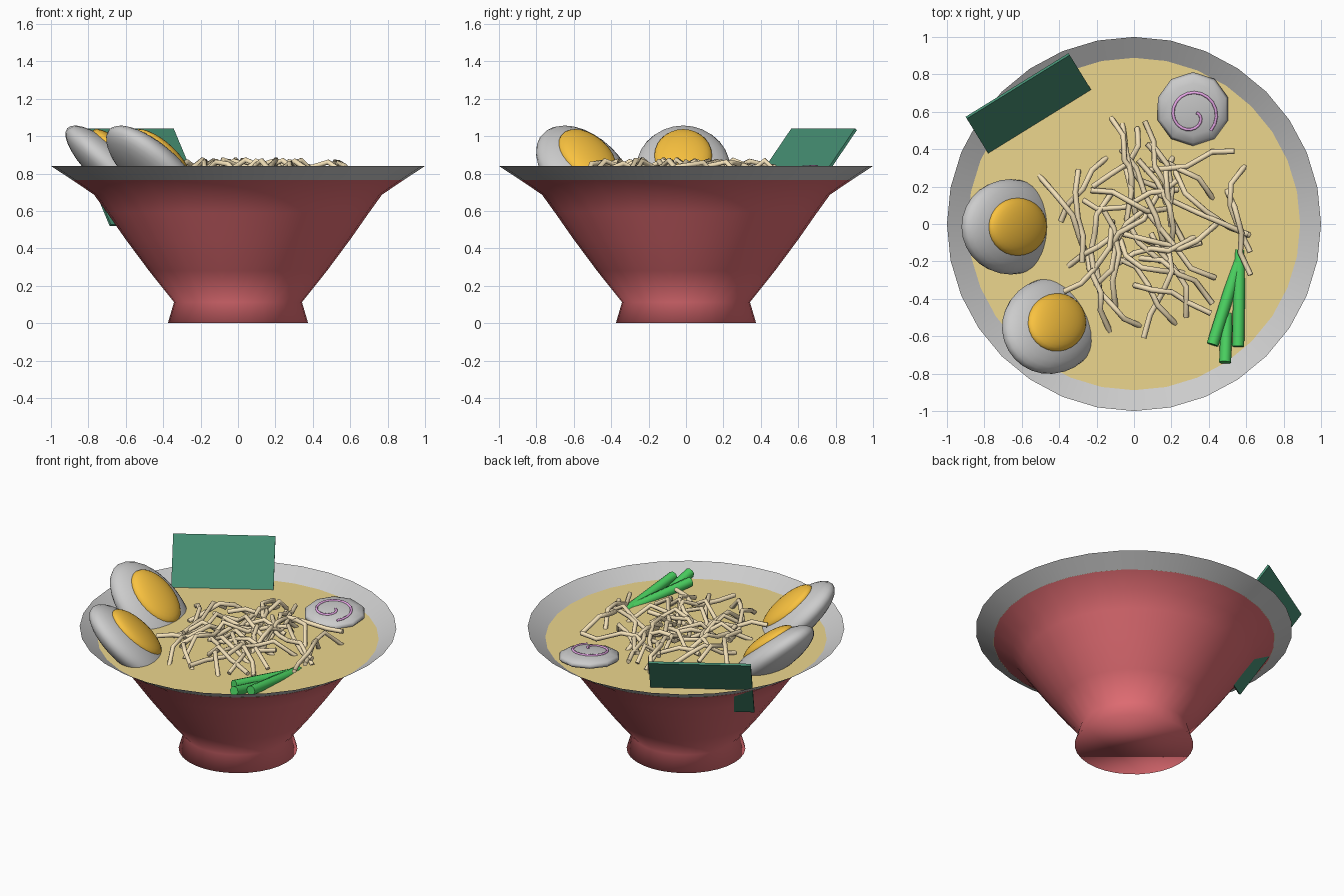
import bpy, bmesh, math, random
from mathutils import Vector, Matrix

if "Cube" in bpy.data.objects:
    bpy.data.objects.remove(bpy.data.objects["Cube"])

random.seed(7)


def material(name, rgb):
    m = bpy.data.materials.new(name)
    m.diffuse_color = (*rgb, 1)
    m.use_nodes = True
    m.node_tree.nodes["Principled BSDF"].inputs["Base Color"].default_value = m.diffuse_color
    return m


RED = material("red_glaze", (0.75, 0.15, 0.17))
BROTH = material("broth", (0.84, 0.67, 0.27))
YOLK = material("yolk", (0.95, 0.54, 0.05))
GREEN = material("green", (0.07, 0.65, 0.12))
NORI = material("dark_green", (0.06, 0.27, 0.17))
NOODLE = material("noodle", (0.9, 0.75, 0.48))
PINK = material("pink", (0.82, 0.4, 0.82))


def finish(name, bm, mat=None, smooth=True, matrix=None):
    me = bpy.data.meshes.new(name)
    bm.to_mesh(me)
    bm.free()
    for p in me.polygons:
        p.use_smooth = smooth
    ob = bpy.data.objects.new(name, me)
    bpy.context.collection.objects.link(ob)
    if mat:
        me.materials.append(mat)
    if matrix:
        ob.matrix_world = matrix
    return ob


def revolve(name, profile, mat=None, cap=False, n=32):
    bm = bmesh.new()
    rings = [[bm.verts.new((r * math.cos(2 * math.pi * i / n), r * math.sin(2 * math.pi * i / n), z))
              for i in range(n)] for r, z in profile]
    for a, b in zip(rings, rings[1:]):
        for i in range(n):
            j = (i + 1) % n
            bm.faces.new((a[i], a[j], b[j], b[i]))
    if cap:
        bm.faces.new(rings[0][::-1])
    return finish(name, bm, mat)


def ellipsoid(name, radii, matrix, mat=None, seg=28, rings=16):
    bm = bmesh.new()
    bmesh.ops.create_uvsphere(bm, u_segments=seg, v_segments=rings, radius=1,
                              matrix=Matrix.Diagonal((*radii, 1)))
    return finish(name, bm, mat, matrix=matrix)


def tubes(name, paths, radius, mat, sides=1):
    cu = bpy.data.curves.new(name, 'CURVE')
    cu.dimensions = '3D'
    cu.bevel_depth = radius
    cu.bevel_resolution = sides
    cu.use_fill_caps = True
    for path in paths:
        sp = cu.splines.new('POLY')
        sp.points.add(len(path) - 1)
        for p, co in zip(sp.points, path):
            p.co = (*co, 1)
        sp.use_smooth = True
    cu.materials.append(mat)
    ob = bpy.data.objects.new(name, cu)
    bpy.context.collection.objects.link(ob)
    return ob


# Bowl with foot, bare rim and broth surface
revolve("bowl", [(0.375, 0), (0.342, 0.112), (0.476, 0.28), (0.60, 0.447), (0.70, 0.59),
                 (0.77, 0.687), (0.887, 0.766)], RED, cap=True)
revolve("rim", [(0.887, 0.766), (1.0, 0.84)])
bm = bmesh.new()
bmesh.ops.create_circle(bm, cap_ends=True, segments=32, radius=0.89,
                        matrix=Matrix.Translation((0, 0, 0.767)))
finish("broth_surface", bm, BROTH, smooth=False)

# Two egg halves leaning on the rim
for i, (x, y, turn) in enumerate([(-0.66, -0.015, 0), (-0.445, -0.545, 30)], 1):
    m = (Matrix.Translation((x, y, 0.815)) @ Matrix.Rotation(math.radians(turn), 4, 'Z')
         @ Matrix.Rotation(math.radians(42), 4, 'Y'))
    ellipsoid(f"egg_white_{i}", (0.34, 0.255, 0.11), m)
    ellipsoid(f"egg_yolk_{i}", (0.205, 0.155, 0.06), m @ Matrix.Translation((-0.025, 0, 0.083)), YOLK)

# Seaweed sheet
u = Vector((0.55, 0.34, 0)).normalized()
v = Vector((-0.22, 0.35, 0.52)).normalized()
w = u.cross(v).normalized()
v = w.cross(u)
frame = Matrix((u, v, w)).transposed().to_4x4()
frame.translation = (-0.515, 0.565, 0.78)
bm = bmesh.new()
bmesh.ops.create_cube(bm, size=1, matrix=Matrix.Diagonal((0.647, 0.655, 0.015, 1)))
finish("seaweed_sheet", bm, NORI, smooth=False, matrix=frame)

# Fish cake slice with pink swirl
cake = Matrix.Translation((0.315, 0.615, 0.79)) @ Matrix.Rotation(math.radians(5), 4, Vector((0.82, 0.57, 0)))
ellipsoid("fish_cake", (0.198, 0.198, 0.045), cake, seg=10, rings=8)
swirl = []
for k in range(25):
    t = k / 24
    a = math.radians(-40 + 430 * t)
    r = 0.13 - 0.105 * t ** 2
    x, y = r * math.cos(a) - 0.005, r * math.sin(a) - 0.03
    z = 0.045 * math.sqrt(max(0, 1 - (x * x + y * y) / 0.198 ** 2))
    swirl.append(cake @ Vector((x, y, z)))
tubes("fish_cake_swirl", [swirl], 0.008, PINK)

# Scallion sticks rising out of the broth
tubes("scallions", [[(0.565, -0.14, 0.745), (0.557, -0.655, 0.80)],
                    [(0.57, -0.17, 0.745), (0.42, -0.645, 0.80)],
                    [(0.497, -0.48, 0.75), (0.487, -0.74, 0.81)]], 0.032, GREEN, sides=2)

# Noodles: kinked strands dipping in and out of the broth
blocked = [(0.315, 0.615, 0.21), (-0.70, -0.015, 0.22), (-0.47, -0.56, 0.22),
           (0.56, -0.35, 0.08), (0.5, -0.55, 0.11), (-0.6, 0.55, 0.25)]


def clear(p):
    return (math.hypot(p[0] - 0.06, p[1]) < 0.64
            and all(math.hypot(p[0] - x, p[1] - y) > r for x, y, r in blocked))


strands = []
while len(strands) < 38:
    a = random.uniform(0, 2 * math.pi)
    x, y = random.uniform(-0.55, 0.68), random.uniform(-0.66, 0.62)
    path = []
    for k in range(5):
        z = (0.84 + 0.035 * math.cos(k * 2.1 + len(strands)) - (0.05 if k in (0, 4) else 0)
             + random.uniform(-0.015, 0.0))
        path.append((x, y, z))
        a += random.uniform(-0.65, 0.65)
        step = random.uniform(0.09, 0.16)
        x, y = x + step * math.cos(a), y + step * math.sin(a)
    if all(clear(p) for p in path):
        strands.append(path)
tubes("noodles", strands, 0.015, NOODLE)
